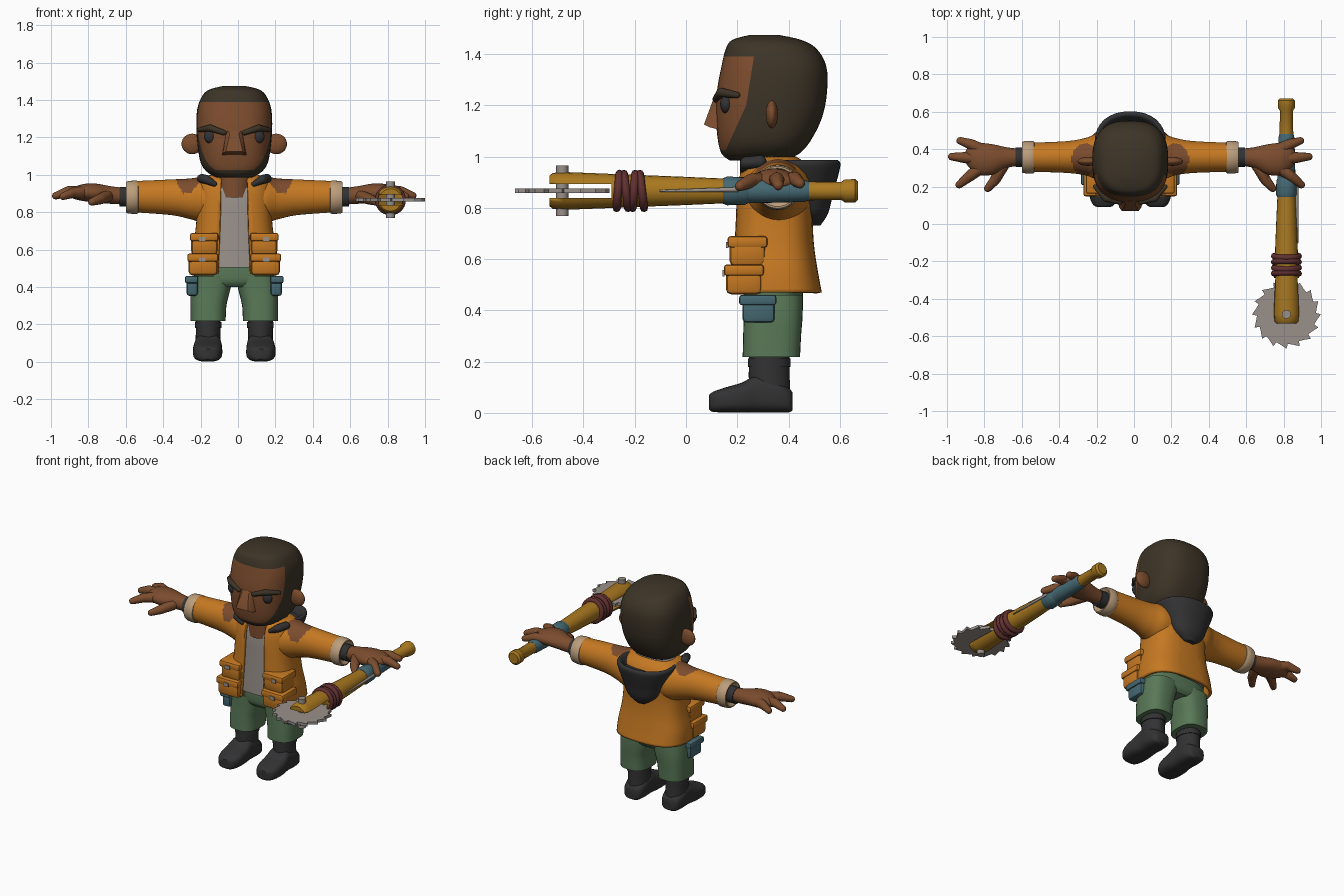
import bpy, bmesh, math
from mathutils import Vector, Matrix

cube = bpy.data.objects.get("Cube")
if cube:
    bpy.data.objects.remove(cube, do_unlink=True)

CX = -0.02          # centre line of the figure
SIDES = (("left", 1), ("right", -1))
AXES = {"x": (0, 1, 2), "y": (1, 0, 2), "z": (2, 0, 1)}


def material(name, *rgb):
    mat = bpy.data.materials.new(name)
    mat.use_nodes = True
    colour = (*rgb, 1)
    mat.diffuse_color = colour
    for node in mat.node_tree.nodes:
        if node.type == "BSDF_PRINCIPLED":
            node.inputs["Base Color"].default_value = colour
    return mat


orange = material("jacket orange", .56, .19, .016)
skin = material("brown skin", .2, .073, .027)
hair = material("dark brown hair", .046, .034, .02)
charcoal = material("charcoal", .032, .032, .034)
green = material("trouser green", .1, .19, .096)
teal = material("teal cloth", .06, .14, .17)
grey = material("warm grey", .32, .28, .255)
beige = material("cuff beige", .5, .34, .2)
gold = material("golden wood", .4, .19, .014)
maroon = material("maroon rope", .12, .03, .03)


def finish(name, bm, *mats, angle=40):
    """Turn a bmesh into a shaded object."""
    bmesh.ops.recalc_face_normals(bm, faces=bm.faces[:])
    mesh = bpy.data.meshes.new(name)
    bm.to_mesh(mesh)
    bm.free()
    for mat in mats:
        mesh.materials.append(mat)
    mesh.shade_smooth()
    mesh.set_sharp_from_angle(angle=math.radians(angle))
    obj = bpy.data.objects.new(name, mesh)
    bpy.context.scene.collection.objects.link(obj)
    return obj


def spline(rows, steps):
    """Resample rows of numbers along a smooth curve."""
    out = []
    for i in range(len(rows) - 1):
        quad = (rows[max(i - 1, 0)], rows[i], rows[i + 1], rows[min(i + 2, len(rows) - 1)])
        for k in range(steps):
            t = k / steps
            out.append([b + t / 2 * (c - a + t * (2 * a - 5 * b + 4 * c - d + t * (3 * (b - c) + d - a)))
                        for a, b, c, d in zip(*quad)])
    return out + [list(rows[-1])]


def loft(rows, axis="z", sides=32, steps=4, power=2.0):
    """Rows are: position on axis, centre u, centre v, radius u, radius v."""
    bm = bmesh.new()
    order = AXES[axis]
    rings = []
    for t, cu, cv, ru, rv in spline(rows, steps):
        ring = []
        for k in range(sides):
            a = math.tau * k / sides
            c, s = math.cos(a), math.sin(a)
            co = [0, 0, 0]
            co[order[0]] = t
            co[order[1]] = cu + ru * math.copysign(abs(c) ** (2 / power), c)
            co[order[2]] = cv + rv * math.copysign(abs(s) ** (2 / power), s)
            ring.append(bm.verts.new(co))
        rings.append(ring)
    for low, high in zip(rings, rings[1:]):
        for k in range(sides):
            n = (k + 1) % sides
            bm.faces.new((low[k], low[n], high[n], high[k]))
    bm.faces.new(rings[0])
    bm.faces.new(rings[-1])
    return bm


def body_rows(rows):
    """Rows of height, half width, front y, back y."""
    return [(z, CX, (f + b) / 2, w, (b - f) / 2) for z, w, f, b in rows]


def cut(bm, point, normal):
    bmesh.ops.bisect_plane(bm, geom=bm.verts[:] + bm.edges[:] + bm.faces[:], plane_co=point, plane_no=normal)


# Unit directions used for the balls of every rounded limb
bm = bmesh.new()
bmesh.ops.create_icosphere(bm, subdivisions=2, radius=1)
DIRECTIONS = [v.co.copy() for v in bm.verts]
bm.free()


def chain(name, mat, points):
    """Join balls (x, y, z, radius) into a rounded limb."""
    bm = bmesh.new()
    for pair in zip(points, points[1:]):
        verts = [bm.verts.new(Vector((x, y, z)) + d * r) for x, y, z, r in pair for d in DIRECTIONS]
        bmesh.ops.convex_hull(bm, input=verts)
        loose = [v for v in bm.verts if not v.link_faces]
        bmesh.ops.delete(bm, geom=loose, context="VERTS")
    return finish(name, bm, mat, angle=60)


def ball(name, mat, centre, radii):
    bm = bmesh.new()
    bmesh.ops.create_uvsphere(bm, u_segments=24, v_segments=14, radius=1,
                              matrix=Matrix.Translation(centre) @ Matrix.Diagonal((*radii, 1)))
    return finish(name, bm, mat)


def box(name, mat, centre, size, bevel=0.015):
    bm = bmesh.new()
    bmesh.ops.create_cube(bm, size=1, matrix=Matrix.Translation(centre) @ Matrix.Diagonal((*size, 1)))
    if bevel:
        bmesh.ops.bevel(bm, geom=bm.edges[:], offset=bevel, segments=2, profile=0.5, affect="EDGES")
    return finish(name, bm, mat)


# Head: hair everywhere except the face, cut along hairline and beard line
bm = loft(body_rows([(.985, .09, .17, .38), (1.01, .14, .14, .44), (1.06, .178, .125, .485),
                     (1.15, .195, .117, .53), (1.25, .203, .12, .55), (1.35, .198, .138, .548),
                     (1.42, .172, .155, .51), (1.455, .135, .18, .45), (1.475, .06, .25, .36)]),
          sides=48, power=2.6)
edge = [(1.39, .265), (1.2, .235), (1.025, .155)]
for z, y in edge:
    cut(bm, (0, y, z), (0, 0, 1))
for (z1, y1), (z2, y2) in zip(edge, edge[1:]):
    cut(bm, (0, y1, z1), (0, z2 - z1, y1 - y2))
for f in bm.faces:
    c = f.calc_center_median()
    for (z1, y1), (z2, y2) in zip(edge, edge[1:]):
        if z2 < c.z < z1 and c.y < y1 + (y2 - y1) * (c.z - z1) / (z2 - z1):
            f.material_index = 1
finish("head", bm, hair, skin)

# Nose wedge
bm = bmesh.new()
for w, y, z in ((.066, .13, 1.105), (.06, .09, 1.115), (.045, .07, 1.125), (.024, .105, 1.22), (.04, .13, 1.245)):
    for s in (1, -1):
        bm.verts.new((CX + s * w, y, z))
bmesh.ops.convex_hull(bm, input=bm.verts[:])
finish("nose", bm, skin, angle=25)

finish("neck", loft([(.88, CX, .31, .1, .1), (1.03, CX, .31, .1, .1)]), skin)

# Jacket body, open at the front
torso = [(.47, .24, .175, .53), (.55, .235, .18, .515), (.65, .215, .185, .5), (.75, .203, .19, .495),
         (.85, .2, .195, .5), (.92, .2, .205, .495), (.97, .185, .225, .47), (1, .13, .27, .43)]
bm = loft(body_rows(torso), sides=48, power=2.7)
for s in (1, -1):
    cut(bm, (CX + s * .085, 0, .47), (1, 0, s * .03))
gone = []
for f in bm.faces:
    c = f.calc_center_median()
    opening = abs(c.x - CX) < .085 - (c.z - .47) * .03 and c.y < .3
    if opening or len(f.verts) > 8:
        gone.append(f)
bmesh.ops.delete(bm, geom=gone, context="FACES")
jacket = finish("jacket_body", bm, orange)
solid = jacket.modifiers.new("thickness", "SOLIDIFY")
solid.thickness = .018
solid.offset = -1

shirt = [(z, w * .88, f + .022, b - .03) for z, w, f, b in torso]
shirt[0] = (.505, .2, .2, .48)
finish("shirt", loft(body_rows(shirt), power=2.7), grey)

# Hanging hood with an open rim
finish("hood", loft([(.732, CX, .5, .035, .025), (.78, CX, .49, .1, .065), (.86, CX, .47, .14, .105),
                     (.93, CX, .45, .175, .145), (.975, CX, .44, .19, .162), (.985, CX, .44, .17, .14),
                     (.94, CX, .44, .14, .11)], power=2.2), charcoal)

finish("hips", loft([(.4, CX, .34, .13, .09), (.43, CX, .34, .205, .112), (.5, CX, .34, .215, .116),
                     (.57, CX, .34, .2, .11)], power=2.6), green)

# Parts found on both sides
for side, s in SIDES:
    def at(offset):
        return CX + s * offset

    ball(side + "_eye", charcoal, (at(.128), .157, 1.205), (.034, .024, .037))
    ball(side + "_ear", skin, (at(.225), .335, 1.165), (.057, .024, .055))
    chain(side + "_brow", hair, [(at(.055), .117, 1.225, .014), (at(.13), .137, 1.25, .019),
                                 (at(.188), .2, 1.24, .012)])
    chain(side + "_collar", charcoal, [(at(.175), .29, .98, .025), (at(.15), .235, .975, .025),
                                       (at(.105), .225, .95, .014)])

    # Sleeve with a rounded shoulder patch
    bm = loft([(at(.1), .36, .865, .13, .125), (at(.17), .36, .867, .125, .122), (at(.24), .36, .872, .1, .108),
               (at(.34), .358, .88, .085, .095), (at(.54), .357, .883, .077, .083)],
              axis="x", sides=64, steps=12)
    for f in bm.faces:
        c = f.calc_center_median()
        if c.z > .9 and math.hypot((abs(c.x - CX) - .24) / .075, (c.y - .345) / .085) < 1:
            f.material_index = 1
    finish(side + "_sleeve", bm, orange, skin)
    finish(side + "_cuff", loft([(at(.513), .357, .88, .078, .08), (at(.52), .357, .88, .088, .089),
                                 (at(.57), .357, .88, .085, .086), (at(.58), .357, .88, .075, .075),
                                 (at(.56), .357, .88, .05, .05)], axis="x", steps=2), beige)
    finish(side + "_wristband", loft([(at(.55), .357, .883, .052, .053), (at(.613), .357, .883, .052, .053)],
                                     axis="x", steps=1), charcoal)

    # Hand
    finish(side + "_palm", loft([(at(.58), .357, .885, .044, .044), (at(.66), .355, .892, .055, .047),
                                 (at(.74), .345, .903, .082, .05), (at(.81), .348, .905, .085, .045),
                                 (at(.86), .36, .902, .06, .03), (at(.88), .36, .9, .03, .015)],
                                axis="x"), skin)
    digits = {"thumb": ((.68, .315, .885), (.72, .24, .87), (.762, .19, .855)),
              "index": ((.8, .3, .905), (.86, .255, .905), (.915, .21, .885)),
              "middle": ((.82, .35, .905), (.89, .355, .91), (.955, .36, .888)),
              "little": ((.79, .395, .905), (.85, .425, .912), (.91, .445, .895))}
    for label, joints in digits.items():
        chain(f"{side}_{label}_finger", skin,
              [(at(x), y, z, r) for (x, y, z), r in zip(joints, (.034, .029, .02))])

    # Leg and boot
    finish(side + "_leg", loft([(.218, at(.14), .333, .094, .112), (.3, at(.138), .336, .096, .113),
                                (.38, at(.128), .34, .105, .115), (.46, at(.115), .34, .11, .116)],
                               power=2.7), green)
    finish(side + "_boot_shaft", loft([(.04, at(.14), .333, .068, .078), (.12, at(.14), .325, .066, .08),
                                       (.25, at(.14), .325, .066, .078)]), charcoal)
    finish(side + "_boot_collar", loft([(.18, at(.14), .325, .071, .083), (.212, at(.14), .325, .071, .083)],
                                       steps=1), charcoal)
    finish(side + "_boot_foot", loft([(.09, at(.142), .042, .035, .028), (.105, at(.142), .043, .058, .039),
                                      (.15, at(.142), .05, .076, .048), (.22, at(.142), .06, .078, .059),
                                      (.28, at(.14), .075, .072, .074), (.35, at(.14), .065, .072, .064),
                                      (.4, at(.14), .05, .06, .048), (.415, at(.14), .045, .04, .035)],
                                     axis="y", power=3), charcoal)

    # Pockets with flaps and small tags
    box(side + "_thigh_pocket", teal, (at(.225), .283, .4), (.06, .125, .095))
    box(side + "_thigh_flap", teal, (at(.228), .28, .44), (.07, .145, .04), .01)
    for label, z, grow in (("upper", .625, 0), ("lower", .515, .014)):
        box(f"{side}_{label}_pocket", orange, (at(.16 + grow / 2), .24 - grow, z), (.14 + grow, .14, .105), .02)
        box(f"{side}_{label}_flap", orange, (at(.161 + grow / 2), .24 - grow, z + .042),
            (.152 + grow, .156, .045), .012)
        box(f"{side}_{label}_tag", grey, (at(.172), .161 - grow, z + .03), (.035, .008, .025), 0)

# Weapon: forked wooden handle, lying front to back
WX, WZ, HUB = .815, .866, -.483


def weapon_part(name, mat, profile):
    return finish(name, loft([(y, WX, WZ, r, r) for y, r in profile], "y", 20, 1), mat, angle=35)


handle = weapon_part("weapon_handle", gold, [(-.532, .06), (-.52, .07), (-.48, .074), (-.2, .063), (0, .055),
                                             (.2, .046), (.45, .037), (.605, .035), (.62, .045),
                                             (.66, .046), (.672, .034)])
slot = box("fork_slot_cutter", gold, (WX, -.49, WZ), (.3, .4, .056), 0)
mod = handle.modifiers.new("fork slot", "BOOLEAN")
mod.solver = "EXACT"
mod.object = slot
bpy.context.view_layer.objects.active = handle
bpy.ops.object.modifier_apply(modifier=mod.name)
bpy.data.objects.remove(slot, do_unlink=True)

weapon_part("front_cloth_wrap", teal, [(.145, .05), (.16, .056), (.23, .054), (.245, .047)])
weapon_part("rear_cloth_wrap", teal, [(.24, .048), (.3, .047), (.46, .043), (.48, .038)])
chain("side_spike", grey, [(WX + .054, .2, WZ + .005, .01), (WX + .06, -.1, WZ, .004)])

# Rope coils
for k in range(4):
    bpy.ops.mesh.primitive_torus_add(major_radius=.067, minor_radius=.016, major_segments=28, minor_segments=8,
                                     location=(WX, -.265 + k * .031, WZ),
                                     rotation=(math.pi / 2 + (.12 if k % 2 else -.08), 0, 0))
    coil = bpy.context.object
    coil.name = f"rope_coil_{k + 1}"
    coil.data.materials.append(maroon)
    coil.data.shade_smooth()

# Saw blade with raked teeth, and its bolt
TEETH = 16
bm = bmesh.new()
rim = []
for k in range(TEETH):
    for shift, r in ((0, .184), (.12, .158), (.55, .166)):
        a = math.tau * (k + shift) / TEETH
        rim.append(bm.verts.new((WX + r * math.cos(a), HUB + r * math.sin(a), WZ - .009)))
disc = bm.faces.new(rim)
top = bmesh.ops.extrude_face_region(bm, geom=[disc])
bmesh.ops.translate(bm, verts=[g for g in top["geom"] if isinstance(g, bmesh.types.BMVert)], vec=Vector((0, 0, .018)))
finish("saw_blade", bm, grey, angle=20)
finish("blade_bolt", loft([(.768, WX, HUB, .024, .024), (.965, WX, HUB, .024, .024)], sides=12, steps=1), grey)
